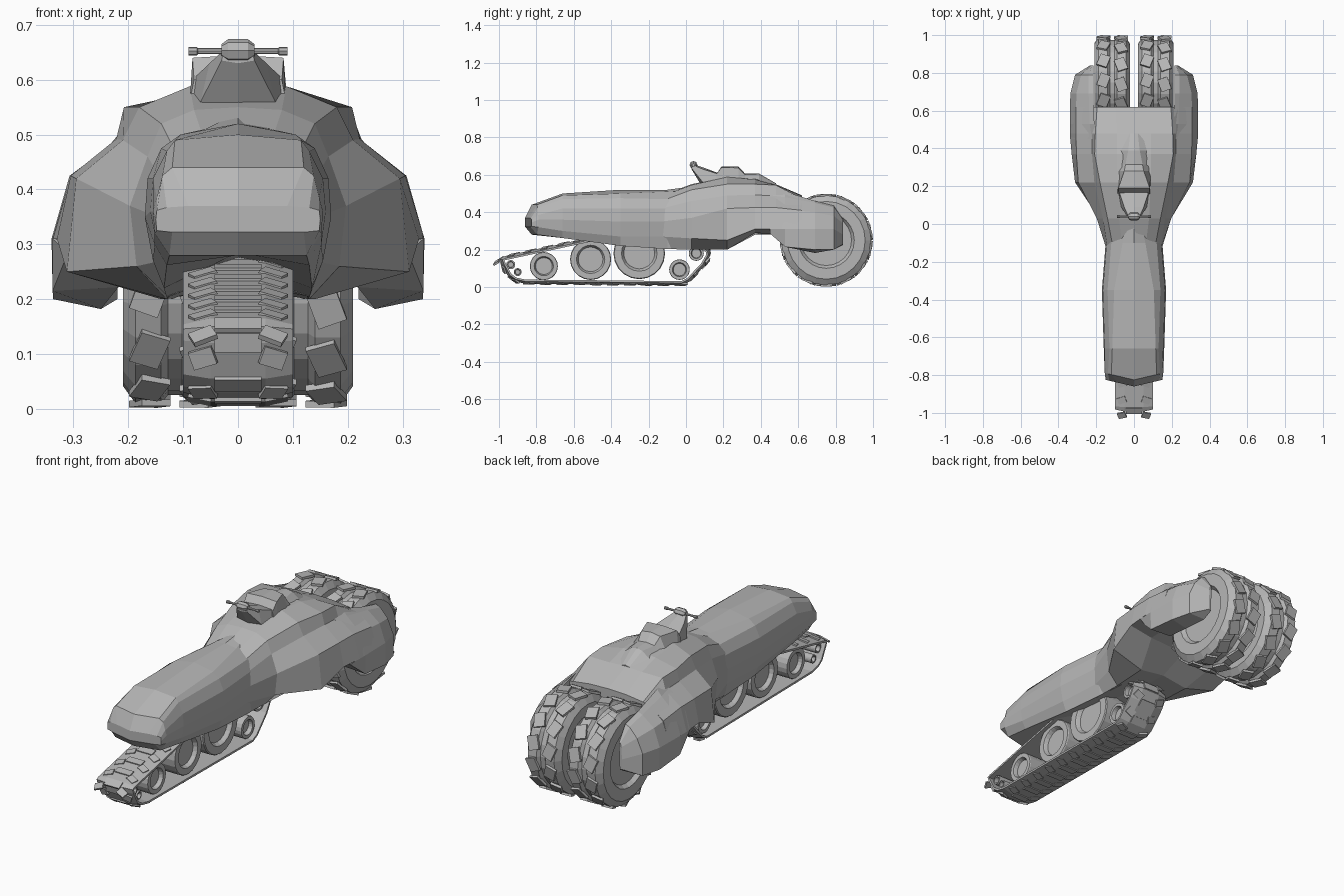
import bpy, bmesh, math
from mathutils import Matrix, Vector

grey = bpy.data.materials.new("plain grey")
grey.diffuse_color = (0.47, 0.47, 0.47, 1)


def finish(name, bm):
    bmesh.ops.remove_doubles(bm, verts=bm.verts, dist=0.0002)
    bmesh.ops.recalc_face_normals(bm, faces=bm.faces)
    me = bpy.data.meshes.new(name)
    bm.to_mesh(me)
    bm.free()
    me.materials.append(grey)
    ob = bpy.data.objects.new(name, me)
    bpy.context.collection.objects.link(ob)
    return ob


def loft(name, rings, loop=False):
    """Skin closed rings of points; cap the ends unless the rings loop round."""
    bm = bmesh.new()
    vs = [[bm.verts.new(p) for p in r] for r in rings]
    n = len(rings[0])
    for i in range(len(vs) if loop else len(vs) - 1):
        a, b = vs[i], vs[(i + 1) % len(vs)]
        for j in range(n):
            k = (j + 1) % n
            bm.faces.new((a[j], a[k], b[k], b[j]))
    if not loop:
        bm.faces.new(vs[0])
        bm.faces.new(vs[-1])
    return finish(name, bm)


def hull(name, sections, bow=0.0):
    """Sections are (y, half outline from top centre to bottom centre)."""
    rings = []
    for i, (y, half) in enumerate(sections):
        full = half + [(-x, z) for x, z in half[-2:0:-1]]
        b = bow if i < 2 else 0
        rings.append([(x, y - b * (1 - abs(x) / 0.15), z) for x, z in full])
    return loft(name, rings)


def lathe(name, profile, cx, cy, cz, n):
    return loft(name, [[(cx + x, cy + r * math.cos(2 * math.pi * i / n),
                         cz + r * math.sin(2 * math.pi * i / n))
                        for i in range(n)] for x, r in profile])


def box(bm, mat, size):
    bmesh.ops.create_cube(bm, size=1, matrix=mat @ Matrix.Diagonal((*size, 1)))


# Front hood over the track
hull("front_hood", [
    (-.825, [(0, .37), (.09, .37), (.13, .367), (.148, .362), (.15, .345), (.148, .325), (.12, .322), (0, .322)]),
    (-.79, [(0, .44), (.12, .44), (.138, .425), (.148, .385), (.155, .36), (.152, .32), (.125, .28), (0, .28)]),
    (-.66, [(0, .50), (.115, .49), (.13, .47), (.155, .42), (.16, .36), (.152, .30), (.13, .262), (0, .285)]),
    (-.35, [(0, .52), (.105, .50), (.14, .475), (.165, .42), (.17, .35), (.155, .27), (.135, .22), (0, .27)]),
    (-.10, [(0, .52), (.06, .51), (.12, .47), (.145, .42), (.15, .35), (.14, .27), (.13, .203), (0, .25)]),
    (.05, [(0, .54), (.03, .52), (.10, .47), (.13, .42), (.14, .35), (.13, .28), (.12, .2), (0, .25)]),
], bow=0.035)

# Rear body, swelling towards the wheels, with a concave crease under the shoulder
hull("rear_body", [
    (-.13, [(0, .49), (.06, .485), (.11, .46), (.14, .42), (.147, .35), (.14, .27), (.128, .205), (0, .25)]),
    (.03, [(0, .55), (.08, .545), (.14, .52), (.165, .46), (.197, .37), (.185, .26), (.13, .2), (0, .23)]),
    (.22, [(0, .59), (.088, .588), (.18, .55), (.21, .49), (.295, .42), (.312, .25), (.14, .2), (0, .22)]),
    (.37, [(0, .585), (.09, .575), (.208, .55), (.222, .492), (.305, .425), (.33, .31), (.20, .29), (0, .28)]),
    (.48, [(0, .55), (.09, .545), (.205, .545), (.222, .488), (.307, .425), (.34, .31), (.215, .28), (0, .33)]),
    (.62, [(0, .49), (.10, .487), (.195, .475), (.235, .465), (.308, .41), (.338, .31), (.215, .25), (0, .45)]),
])

# Seat hump behind the steering post
hull("seat_hump", [
    (.16, [(0, .60), (.08, .60), (.088, .56), (0, .53)]),
    (.19, [(0, .645), (.083, .64), (.086, .575), (0, .53)]),
    (.28, [(0, .645), (.052, .637), (.09, .56), (0, .53)]),
    (.315, [(0, .607), (.045, .602), (.09, .555), (0, .53)]),
    (.39, [(0, .607), (.03, .60), (.09, .555), (0, .52)]),
    (.48, [(0, .555), (.02, .55), (.07, .53), (0, .50)]),
])

# Steering post, handlebar and hub
hull("steering_post", [
    (.03, [(0, .66), (.025, .655), (.03, .635), (0, .63)]),
    (.09, [(0, .64), (.052, .63), (.068, .56), (0, .53)]),
    (.17, [(0, .61), (.078, .605), (.085, .55), (0, .52)]),
])
lathe("handlebar", [(-.09, .008), (-.075, .008), (-.073, .0055), (.073, .0055), (.075, .008), (.09, .008)],
      0, .04, .652, 8)
lathe("steering_hub", [(-.03, .012), (-.018, .021), (.018, .021), (.03, .012)], 0, .04, .653, 8)

# Fender arms and rear tyres, one of each per side
ARM = [
    (.45, [(.19, .52), (.222, .49), (.306, .42), (.338, .31), (.31, .285), (.215, .285)]),
    (.53, [(.21, .51), (.235, .48), (.308, .415), (.34, .31), (.338, .215), (.218, .222)]),
    (.69, [(.215, .46), (.24, .45), (.305, .40), (.337, .31), (.337, .2), (.25, .182)]),
    (.79, [(.215, .435), (.24, .425), (.28, .38), (.312, .31), (.312, .2), (.22, .2)]),
    (.84, [(.215, .36), (.223, .36), (.228, .34), (.232, .28), (.232, .23), (.22, .225)]),
]
TYRE = [(-.07, .11), (-.07, .135), (-.088, .15), (-.093, .205), (-.072, .238), (-.025, .24), (-.013, .225),
        (.013, .225), (.025, .24), (.072, .24), (.095, .208), (.095, .15), (.075, .135), (.075, .11)]
for s, side in ((1, "right"), (-1, "left")):
    loft(side + "_fender_arm", [[(s * x, y, z) for x, z in r] for y, r in ARM])
    lathe(side + "_tyre", [(s * x, r) for x, r in TYRE], s * .115, .75, .25, 24)
    bm = bmesh.new()
    for i in range(14):
        for b in (-1, 1):  # wide slanted tread blocks in two bands
            turn = Matrix.Rotation(2 * math.pi * (i + b * .1) / 14, 4, 'X')
            box(bm, Matrix.Translation((s * .115 + b * .046, .75, .25)) @ turn
                @ Matrix.Translation((0, 0, .2405)) @ Matrix.Rotation(b * .35, 4, 'Z'), (.055, .068, .012))
    finish(side + "_tyre_tread", bm)

# Track belt: a bevelled strip following a closed path
PATH = [Vector(p) for p in (
    (-.993, .15), (-.985, .12), (-.95, .055), (-.915, .03), (-.86, .018), (-.45, .014), (-.02, .01),
    (.02, .03), (.10, .115), (.13, .17), (.125, .20), (.05, .24), (-.15, .32), (-.3, .32),
    (-.51, .265), (-.97, .165))]
N = len(PATH)
rings = []
for i, p in enumerate(PATH):
    t = (PATH[(i + 1) % N] - p).normalized() + (p - PATH[i - 1]).normalized()
    out = Vector((t.y, -t.x)).normalized()
    rings.append([(x, p.x - out.x * d, p.y - out.y * d) for x, d in
                  ((-.1, .012), (-.05, 0), (.05, 0), (.1, .012), (.1, .022), (-.1, .022))])
loft("track_belt", rings, loop=True)

# Track cleats spaced evenly along the belt
bm = bmesh.new()
step, left = .09, .03
for i, p in enumerate(PATH):
    d = PATH[(i + 1) % N] - p
    length, t = d.length, d.normalized()
    while left < length:
        q = p + t * left
        frame = Matrix(((1, 0, 0, 0), (0, t.x, t.y, q.x), (0, t.y, -t.x, q.y), (0, 0, 0, 1)))
        box(bm, frame, (.085, .036, .01))
        for s in (-1, 1):
            box(bm, frame @ Matrix.Translation((s * .064, .03, -.004)) @ Matrix.Rotation(s * .35, 4, 'Z')
                @ Matrix.Rotation(s * .2, 4, 'Y'), (.045, .034, .01))
        left += step
    left -= length
finish("track_cleats", bm)

# Road wheels inside the track
for i, (y, z, r) in enumerate(((-.76, .112, .075), (-.51, .148, .11), (-.25, .18, .138), (-.035, .093, .055),
                               (.055, .18, .04), (-.937, .12, .024), (-.90, .08, .021))):
    lathe("road_wheel_%d" % (i + 1),
          [(-.06, r * .6), (-.075, r * .66), (-.08, r * .69), (-.08, r * .97), (-.075, r), (.075, r),
           (.08, r * .97), (.08, r * .69), (.075, r * .66), (.06, r * .6)], 0, y, z, 20)
